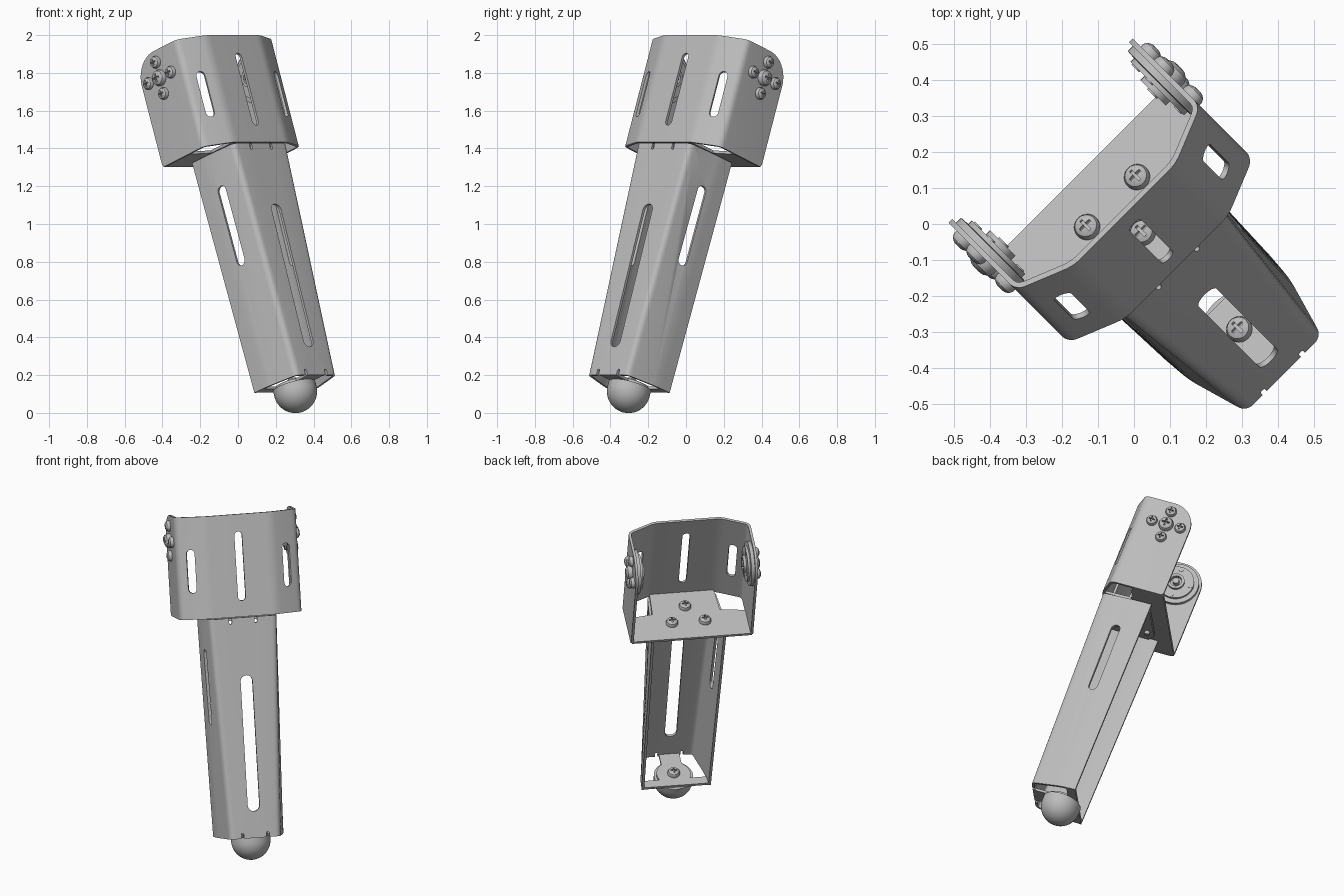
import bpy, bmesh
from math import radians, sin, cos, pi
from mathutils import Matrix, Vector

if "Cube" in bpy.data.objects:
    bpy.data.objects.remove(bpy.data.objects["Cube"])

grey = bpy.data.materials.new("plain grey")
grey.use_nodes = True
grey.diffuse_color = (0.5, 0.5, 0.5, 1)
grey.node_tree.nodes["Principled BSDF"].inputs["Base Color"].default_value = (0.5, 0.5, 0.5, 1)

SHEET = 0.015
parts = []


def T(x, y, z):
    return Matrix.Translation((x, y, z))


def R(deg, axis):
    return Matrix.Rotation(radians(deg), 4, axis)


def make(name, bm, part=True):
    mesh = bpy.data.meshes.new(name)
    bm.to_mesh(mesh)
    bm.free()
    mesh.materials.append(grey)
    ob = bpy.data.objects.new(name, mesh)
    bpy.context.collection.objects.link(ob)
    if part:
        parts.append(ob)
    return ob


def prism(name, outline, depth, matrix=Matrix(), part=True):
    """Extrude a 2D outline along z, centred, then place it."""
    bm = bmesh.new()
    face = bm.faces.new([bm.verts.new((x, y, -depth / 2)) for x, y in outline])
    top = bmesh.ops.extrude_face_region(bm, geom=[face])
    bmesh.ops.translate(bm, vec=(0, 0, depth),
                        verts=[v for v in top["geom"] if isinstance(v, bmesh.types.BMVert)])
    bmesh.ops.recalc_face_normals(bm, faces=bm.faces)
    bm.transform(matrix)
    return make(name, bm, part)


def lathe(name, profile, steps=32, part=True):
    bm = bmesh.new()
    vs = [bm.verts.new((r, 0, z)) for r, z in profile]
    es = [bm.edges.new(p) for p in zip(vs, vs[1:])]
    bmesh.ops.spin(bm, geom=vs + es, cent=(0, 0, 0), axis=(0, 0, 1),
                   angle=2 * pi, steps=steps)
    bmesh.ops.remove_doubles(bm, verts=bm.verts, dist=1e-5)
    bmesh.ops.recalc_face_normals(bm, faces=bm.faces)
    return make(name, bm, part)


def apply_mods(ob):
    graph = bpy.context.evaluated_depsgraph_get()
    mesh = bpy.data.meshes.new_from_object(ob.evaluated_get(graph))
    ob.modifiers.clear()
    ob.data = mesh


def cut(ob, cutters, operation="DIFFERENCE"):
    for c in cutters:
        mod = ob.modifiers.new("cut", "BOOLEAN")
        mod.operation, mod.object, mod.solver = operation, c, "EXACT"
    apply_mods(ob)
    for c in cutters:
        bpy.data.objects.remove(c)


def arc(cx, cy, r, a0, a1, n=12):
    angles = [radians(a0 + (a1 - a0) * i / n) for i in range(n + 1)]
    return [(cx + r * cos(a), cy + r * sin(a)) for a in angles]


def mirrored(half):
    return half + [(-x, y) for x, y in reversed(half)]


def rounded(points, radius, n=5):
    """Replace the inner corners of a path by small bends."""
    pts = [Vector(p) for p in points]
    out = [pts[0]]
    for a, b, c in zip(pts, pts[1:], pts[2:]):
        p, q = b + (a - b).normalized() * radius, b + (c - b).normalized() * radius
        for i in range(n + 1):
            t = i / n
            out.append(p * (1 - t) ** 2 + b * 2 * t * (1 - t) + q * t * t)
    return out + [pts[-1]]


def folded_sheet(name, low, high, z0, z1, bend):
    """Bent sheet lofted between two mirrored half sections."""
    bm = bmesh.new()
    rows = [[bm.verts.new((p.x, p.y, z)) for p in rounded(mirrored(half)[::-1], bend)]
            for half, z in ((low, z0), (high, z1))]
    for i in range(len(rows[0]) - 1):
        bm.faces.new((rows[0][i], rows[0][i + 1], rows[1][i + 1], rows[1][i]))
    ob = make(name, bm)
    mod = ob.modifiers.new("thickness", "SOLIDIFY")
    mod.thickness, mod.offset, mod.use_even_offset = SHEET, -1, True
    apply_mods(ob)
    return ob


def slot(x, y, z0, z1, width, turn=0):
    """Long round-ended cutter through a panel facing -y, turned about z."""
    r = width / 2
    shape = arc(0, z1 - r, r, 0, 180) + arc(0, z0 + r, r, 180, 360)
    return prism("slot_cutter", shape, 0.12, T(x, y, 0) @ R(turn, "Z") @ R(90, "X"), False)


# Upper bracket: five folded panels, trimmed to a rounded side profile
section = [(0.362, -0.22), (0.362, -0.58), (0.2, -0.65)]
bracket = folded_sheet("upper_bracket", section, section, 1.2, 2.0, 0.03)
side = ([(-0.8, 1.29), (-0.8, 1.892)] + arc(-0.4, 1.747, 0.145, 90, 0)
        + arc(-0.275, 1.31, 0.02, 0, -90, 4))
cut(bracket, [prism("side_trim", side, 1, R(90, "Z") @ R(90, "X"), False)], "INTERSECT")
cut(bracket, [slot(0, -0.65, 1.385, 1.79, 0.045)]
    + [slot(s * 0.281, -0.61, 1.445, 1.70, 0.05, s * 23) for s in (1, -1)])

# Bracket floor: wide rear strip with a narrower tongue to the front
floor = mirrored([(0.355, -0.256), (0.355, -0.45), (0.2, -0.47), (0.19, -0.645)])
prism("bracket_floor", floor, SHEET, T(0, 0, 1.3))

# Lower leg: tapered channel open at the back
low = [(0.205, -0.344), (0.198, -0.436), (0.148, -0.622)]
high = [(0.222, -0.338), (0.22, -0.436), (0.2, -0.645)]
leg = folded_sheet("lower_leg", low, high, -0.012, 1.285, 0.03)
cut(leg, [slot(0, -0.63, 0.145, 0.945, 0.07)]
    + [slot(s * 0.2, -0.485, 0.655, 1.10, 0.055, s * 78) for s in (1, -1)]
    + [slot(s * 0.075, -0.63, z, z + 0.05, 0.016) for s in (1, -1) for z in (-0.03, 1.25)])
prism("leg_top_flange", mirrored([(0.14, -0.35), (0.19, -0.39), (0.19, -0.635)]),
      SHEET, T(0, 0, 1.276))

# Foot plate: rear strip, round pad and front neck
pad = [(0.195, -0.345), (0.19, -0.4)] + arc(0, -0.443, 0.1, 25.5, -53) + [(0.06, -0.615)]
prism("foot_plate", mirrored(pad), SHEET, T(0, 0, -0.004))

# Rounded foot
foot = lathe("foot_ball", [(0, -0.012), (0.115, -0.012)]
             + [(x, y) for x, y in arc(0, -0.04, 0.115, 0, -90, 14)][:-1] + [(0, -0.155)], 40)
foot.matrix_basis = T(0, -0.443, 0)

# Cross-head screw, shared by every fastener
screw = lathe("floor_screw", [(0, -0.06), (0.016, -0.06), (0.016, 0), (0.036, 0), (0.036, 0.01),
                              (0.031, 0.021), (0.018, 0.029), (0, 0.031)], 24)
bars = [prism("cross_cutter", [(-0.019, -0.004), (0.019, -0.004), (0.019, 0.004), (-0.019, 0.004)],
              0.03, T(0, 0, 0.03) @ R(a, "Z"), False) for a in (0, 90)]
cut(screw, bars)


def add_screw(name, matrix, size=1.0):
    ob = bpy.data.objects.new(name, screw.data)
    bpy.context.collection.objects.link(ob)
    ob.matrix_basis = matrix @ Matrix.Scale(size, 4)
    parts.append(ob)


screw.matrix_basis = T(0, -0.514, 1.307)
for s in (1, -1):
    add_screw("floor_screw_rear", T(s * 0.098, -0.386, 1.307))
add_screw("foot_screw", T(0, -0.443, 0.004))

# Joint discs inside the wings, screwed from outside
disc = [(0, 0), (0.132, 0), (0.132, 0.02), (0.105, 0.022), (0.105, 0.036), (0.05, 0.036),
        (0.05, 0.052), (0.034, 0.052), (0.034, 0.03), (0, 0.03)]
for s, word in ((1, "left"), (-1, "right")):
    joint = lathe(word + "_joint_disc", disc, 40)
    joint.matrix_basis = T(s * (0.362 - SHEET), -0.4, 1.742) @ R(-90 * s, "Y")
    outward = T(s * 0.362, -0.4, 1.742) @ R(90 * s, "Y")
    add_screw(word + "_joint_screw_centre", outward, 1.2)
    for k in range(4):
        turn = R(90 * k, "Z")
        add_screw(word + "_joint_screw", outward @ turn @ T(0.088, 0, 0), 0.9)

# Lean the whole leg outward and turn it to the front corner
pose = R(45, "Z") @ R(-20, "X")
bpy.ops.object.select_all(action="DESELECT")
for ob in parts:
    ob.matrix_basis = pose @ ob.matrix_basis
    ob.select_set(True)
bpy.context.view_layer.objects.active = leg
bpy.ops.object.shade_smooth_by_angle(angle=radians(30))
